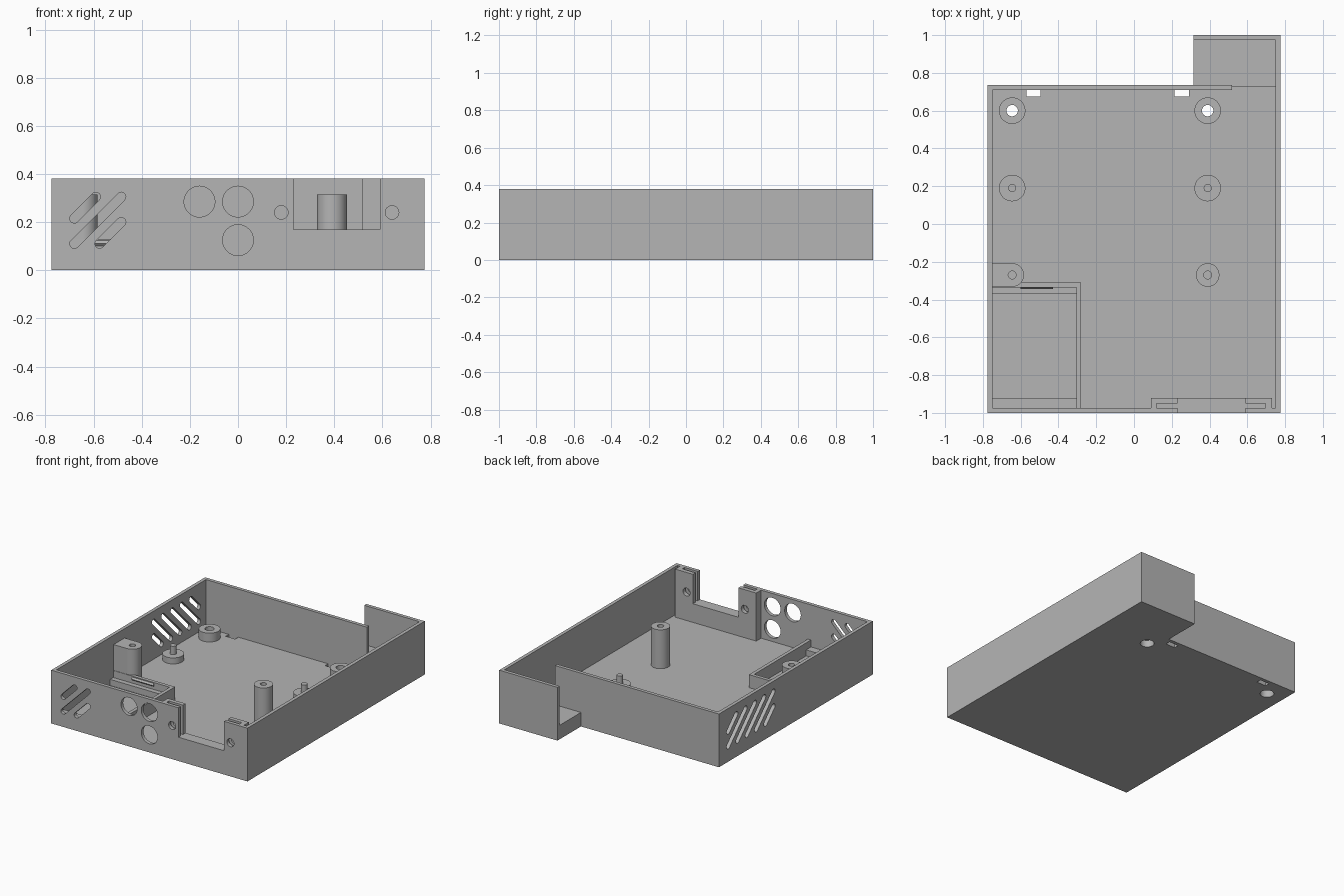
import bpy, bmesh
from math import pi, sin, cos, atan2

if "Cube" in bpy.data.objects:
    bpy.data.objects.remove(bpy.data.objects["Cube"])

GREY = (0.46, 0.46, 0.46, 1)
mat = bpy.data.materials.new("plain grey plastic")
mat.use_nodes = True
mat.diffuse_color = GREY
for node in mat.node_tree.nodes:
    if node.type == 'BSDF_PRINCIPLED':
        node.inputs["Base Color"].default_value = GREY

AXES = {'x': lambda u, v, w: (w, u, v),
        'y': lambda u, v, w: (u, w, v),
        'z': lambda u, v, w: (u, v, w)}


def prism(name, pts, lo, hi, axis='z'):
    """Extrude a 2D outline along an axis."""
    place = AXES[axis]
    bm = bmesh.new()
    a = [bm.verts.new(place(u, v, lo)) for u, v in pts]
    b = [bm.verts.new(place(u, v, hi)) for u, v in pts]
    bm.faces.new(a)
    bm.faces.new(b)
    for i in range(len(pts)):
        j = (i + 1) % len(pts)
        bm.faces.new((a[i], a[j], b[j], b[i]))
    bmesh.ops.recalc_face_normals(bm, faces=bm.faces)
    me = bpy.data.meshes.new(name)
    bm.to_mesh(me)
    bm.free()
    me.materials.append(mat)
    ob = bpy.data.objects.new(name, me)
    bpy.context.collection.objects.link(ob)
    return ob


def box(name, x0, x1, y0, y1, z0, z1):
    return prism(name, [(x0, y0), (x1, y0), (x1, y1), (x0, y1)], z0, z1)


def arc(c, r, a0, a1, n):
    return [(c[0] + r * cos(a0 + (a1 - a0) * i / n),
             c[1] + r * sin(a0 + (a1 - a0) * i / n)) for i in range(n + 1)]


def disc(name, c, r, lo, hi, axis='z'):
    return prism(name, arc(c, r, 0, 2 * pi, 40)[:-1], lo, hi, axis)


def capsule(p, q, r=0.019):
    """Outline of a round-ended slot from p to q."""
    t = atan2(q[1] - p[1], q[0] - p[0])
    return arc(q, r, t - pi / 2, t + pi / 2, 8) + arc(p, r, t + pi / 2, t + 3 * pi / 2, 8)


def cut(ob, *cutters):
    """Subtract cutters from a part, then discard them."""
    for c in cutters:
        c.hide_render = True
        m = ob.modifiers.new("cut", 'BOOLEAN')
        m.operation, m.solver, m.object = 'DIFFERENCE', 'EXACT', c
    bpy.context.view_layer.update()
    dg = bpy.context.evaluated_depsgraph_get()
    me = bpy.data.meshes.new_from_object(ob.evaluated_get(dg))
    ob.modifiers.clear()
    ob.data = me
    for c in cutters:
        bpy.data.objects.remove(c)


W, H, FLOOR, STEP = 0.775, 0.38, 0.037, 0.1
IN, TOP = 0.75, 0.5
parts = []

# Outer case: L-shaped tray with a raised-floor bay at the back
case = prism("case", [(-W, -1), (W, -1), (W, 1), (0.315, 1), (0.315, 0.735), (-W, 0.735)], 0, H)
cut(case,
    box("cavity", -IN, IN, -0.975, 0.71, FLOOR, TOP),
    box("doorway", 0.52, IN, 0.6, 0.725, FLOOR, TOP),
    box("doorway_top", 0.52, IN, 0.6, 0.85, STEP, TOP),
    box("bay", 0.2, IN, 0.735, 0.975, STEP, TOP))

# Bracket for a sliding connector plate behind the front panel
bracket = box("connector_bracket", 0.09, 0.73, -0.98, -0.92, 0.03, H)
cut(bracket, box("slide_groove", 0.12, 0.695, -0.975, -0.95, 0.17, TOP))

# Openings through the front panel and bracket
for ob in (case, bracket):
    cut(ob, box("window", 0.23, 0.59, -1.1, -0.9, 0.17, TOP),
        *[disc("screw_hole", (x, 0.24), 0.028, -1.1, -0.9, 'y') for x in (0.18, 0.64)])
cut(case, *[disc("jack_hole", c, 0.064, -1.1, -0.9, 'y')
            for c in ((-0.16, 0.285), (0, 0.285), (0, 0.125))])

# Diagonal vents in the front panel
LOW, HIGH = 0.11, 0.305
front = [((-0.68, 0.215), (-0.59, HIGH)),
         ((-0.68, LOW), (-0.485, HIGH)),
         ((-0.575, LOW), (-0.485, 0.2))]
cut(case, *[prism("vent", capsule(p, q), -1.1, -0.96, 'y') for p, q in front])

# Diagonal vents in the side wall, short ones at the corners
side = [((0.63 - 0.105 * i, LOW), (0.435 - 0.105 * i, HIGH)) for i in range(4)]
side += [((0.63, 0.215), (0.54, HIGH)), ((0.21, LOW), (0.12, 0.2))]
cut(case, *[prism("vent", capsule(p, q), -0.9, -0.72, 'x') for p, q in side])

# Clip openings in the floor by the back wall
cut(case, *[box("clip_slot", x, x + 0.075, 0.675, 0.71, -0.1, 0.06) for x in (-0.57, 0.215)])

# Screw bosses, locating pins and posts
LEFT, RIGHT = 0.39, -0.645
for side_name, x in (("left", LEFT), ("right", RIGHT)):
    c = (x, 0.6)
    boss = disc(side_name + "_screw_boss", c, 0.07, 0.02, STEP)
    for ob in (case, boss):
        cut(ob, disc("bore", c, 0.03, -0.1, TOP), disc("head_recess", c, 0.046, -0.1, 0.05))
    parts.append(boss)
    c = (x, 0.19)
    parts.append(disc(side_name + "_pin_base", c, 0.07, 0.02, 0.08))
    parts.append(disc(side_name + "_pin", c, 0.021, 0.07, 0.14))
    c = (x, -0.27)
    if side_name == "left":
        post = disc("left_post", c, 0.062, 0.02, 0.314)
    else:
        outline = arc(c, 0.062, -pi / 2, pi / 2, 20)
        outline += [(-0.76, -0.208), (-0.76, -0.332)]
        post = prism("right_post", outline, 0.02, 0.314)
    cut(post, disc("pilot_hole", c, 0.021, 0.15, TOP))
    parts.append(post)

# Low compartment in the front corner, with ledges and a snap nub
parts += [
    box("compartment_side", -0.305, -0.28, -0.98, -0.31, 0.02, 0.13),
    box("compartment_back", -0.76, -0.29, -0.335, -0.31, 0.02, 0.13),
    box("back_ledge", -0.76, -0.3, -0.37, -0.33, 0.02, 0.08),
    box("front_ledge", -0.76, -0.3, -0.98, -0.92, 0.02, 0.08),
    prism("snap_nub", [(-0.334, 0.1), (-0.345, 0.112), (-0.334, 0.124)], -0.6, -0.43, 'x')]

# Smooth the round walls, keep edges sharp
bpy.ops.object.select_all(action='DESELECT')
for ob in [case, bracket] + parts:
    ob.select_set(True)
bpy.context.view_layer.objects.active = case
bpy.ops.object.shade_smooth_by_angle(angle=0.6)
